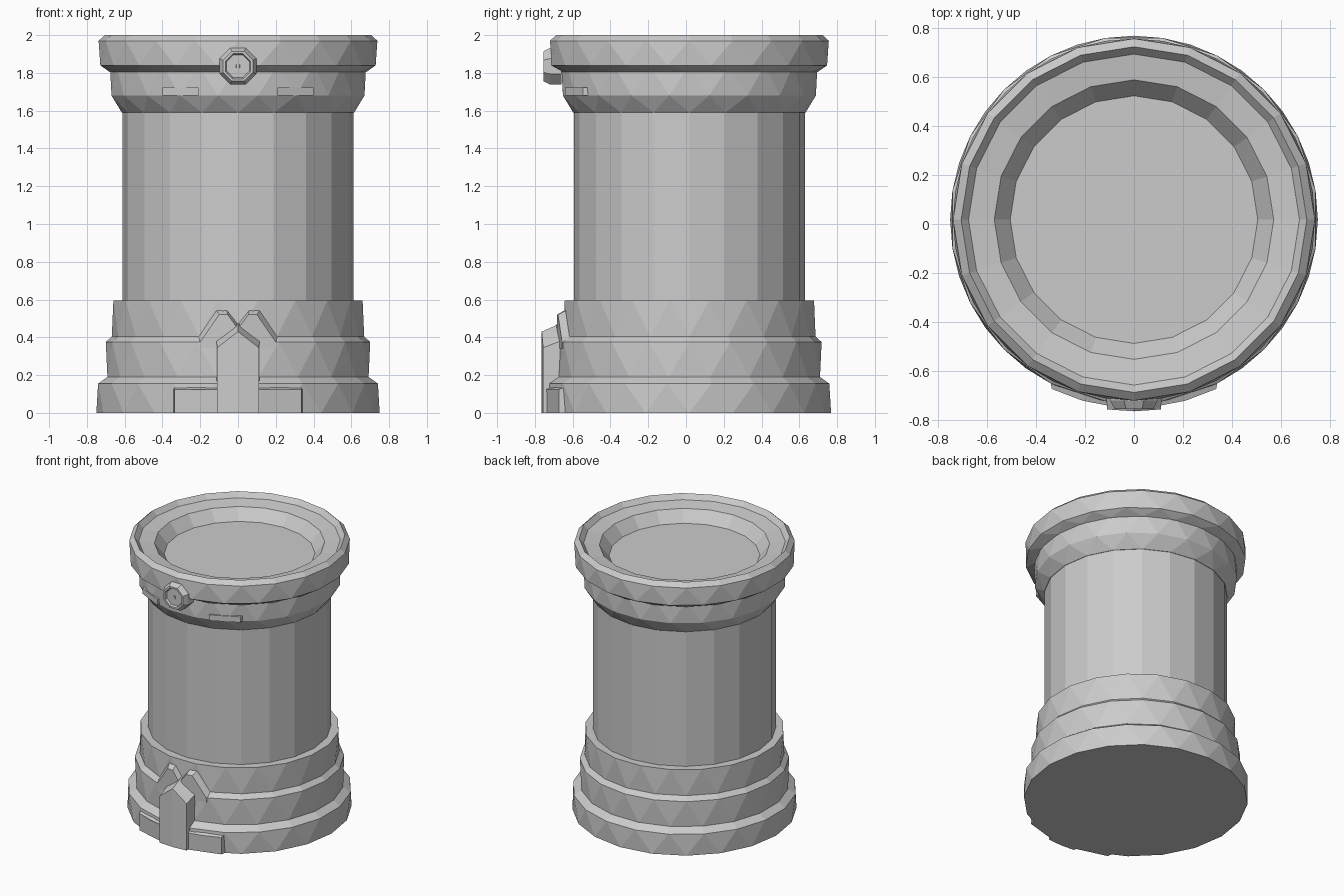
import bpy, bmesh, math
from mathutils import Matrix

if "Cube" in bpy.data.objects:
    bpy.data.objects.remove(bpy.data.objects["Cube"])

CY = 0.018  # the round body sits slightly behind the origin

grey = bpy.data.materials.new("stone_grey")
grey.use_nodes = True
grey.diffuse_color = (0.6, 0.6, 0.6, 1)
grey.node_tree.nodes["Principled BSDF"].inputs["Base Color"].default_value = grey.diffuse_color


def finish(name, bm):
    bmesh.ops.recalc_face_normals(bm, faces=bm.faces)
    mesh = bpy.data.meshes.new(name)
    bm.to_mesh(mesh)
    bm.free()
    mesh.materials.append(grey)
    obj = bpy.data.objects.new(name, mesh)
    bpy.context.collection.objects.link(obj)
    return obj


def lathe(name, profile, sides, matrix):
    """Closed turned solid; profile rows are radius, height, twist in steps."""
    bm = bmesh.new()
    rings = []
    for r, z, twist in profile:
        angles = [(i + twist) * math.tau / sides for i in range(sides)]
        rings.append([bm.verts.new((r * math.cos(a), r * math.sin(a), z)) for a in angles])
    for (lo, hi, p, q) in zip(rings, rings[1:], profile, profile[1:]):
        for i in range(sides):
            j = (i + 1) % sides
            if p[2] == q[2]:
                bm.faces.new((lo[i], lo[j], hi[j], hi[i]))
            elif p[2] < q[2]:
                bm.faces.new((lo[i], lo[j], hi[i]))
                bm.faces.new((lo[j], hi[j], hi[i]))
            else:
                bm.faces.new((lo[i], hi[j], hi[i]))
                bm.faces.new((lo[i], lo[j], hi[j]))
    bm.faces.new(rings[0])
    bm.faces.new(rings[-1])
    bm.transform(matrix)
    return finish(name, bm)


def front_plate(name, back, front, r_back, r_front):
    """Mirrored pair of plates wrapped on the front of the drum."""
    bm = bmesh.new()
    for side in (1, -1):
        loops = []
        for outline, r in ((back, r_back), (front, r_front)):
            loops.append([bm.verts.new((side * x, CY - math.sqrt(r * r - x * x), z))
                          for x, z in outline])
        a, b = loops
        bm.faces.new(a)
        bm.faces.new(b)
        for i in range(len(a)):
            j = (i + 1) % len(a)
            bm.faces.new((a[i], a[j], b[j], b[i]))
    return finish(name, bm)


# Stepped base, shaft, flared neck and cap with a sunken top
body_place = Matrix.Translation((0, CY, 0))
base = [(0.75, 0, 0), (0.75, 0.155, 0.5), (0.70, 0.19, 0.5), (0.70, 0.375, 0),
        (0.668, 0.405, 0), (0.668, 0.595, 0.5), (0.60, 0.595, 0.5)]
shaft = [(0.612, 0.55, 0), (0.612, 1.62, 0)]
neck = [(0.60, 1.59, 0), (0.615, 1.59, 0), (0.678, 1.68, 0.5), (0.678, 1.84, 0)]
cap = [(0.66, 1.80, 0), (0.68, 1.805, 0), (0.738, 1.84, 0.5), (0.738, 1.97, 0),
       (0.705, 2.0, 0), (0.675, 1.965, 0), (0.57, 1.95, 0), (0.505, 1.87, 0)]
for name, profile in (("base", base), ("shaft", shaft), ("neck", neck), ("cap", cap)):
    lathe(name, profile, 20, body_place)

# Octagonal bolt with a recessed face and a centre pin
bolt = [(0.105, 0, 0.5), (0.105, 0.06, 0.5), (0.085, 0.095, 0.5),
        (0.072, 0.095, 0.5), (0.065, 0.08, 0.5)]
bolt_place = Matrix.Translation((0, -0.66, 1.835)) @ Matrix.Rotation(math.pi / 2, 4, "X")
lathe("bolt", bolt, 8, bolt_place)
lathe("bolt_pin", [(0.015, 0.07, 0.5), (0.012, 0.086, 0.5)], 4, bolt_place)

# Small tabs on the neck
tab = [(0.21, 1.68), (0.40, 1.68), (0.40, 1.722), (0.21, 1.722)]
front_plate("neck_tabs", tab, tab, 0.64, 0.69)

# Peaked wings rising from the middle step
front_plate("step_wings",
            [(0, 0.475), (0.06, 0.55), (0.12, 0.55), (0.225, 0.40), (0.225, 0.36), (0, 0.36)],
            [(0, 0.445), (0.055, 0.52), (0.10, 0.52), (0.20, 0.375), (0.20, 0.34), (0, 0.34)],
            0.65, 0.703)

# Gabled pillar with a foot on each side
front_plate("pillar",
            [(0, 0), (0.115, 0), (0.115, 0.385), (0, 0.475)],
            [(0, 0), (0.11, 0), (0.11, 0.345), (0, 0.43)],
            0.68, 0.782)
front_plate("pillar_feet",
            [(0.08, 0), (0.345, 0), (0.345, 0.14), (0.21, 0.14), (0.08, 0.14)],
            [(0.08, 0), (0.335, 0), (0.335, 0.125), (0.21, 0.125), (0.08, 0.125)],
            0.73, 0.768)
